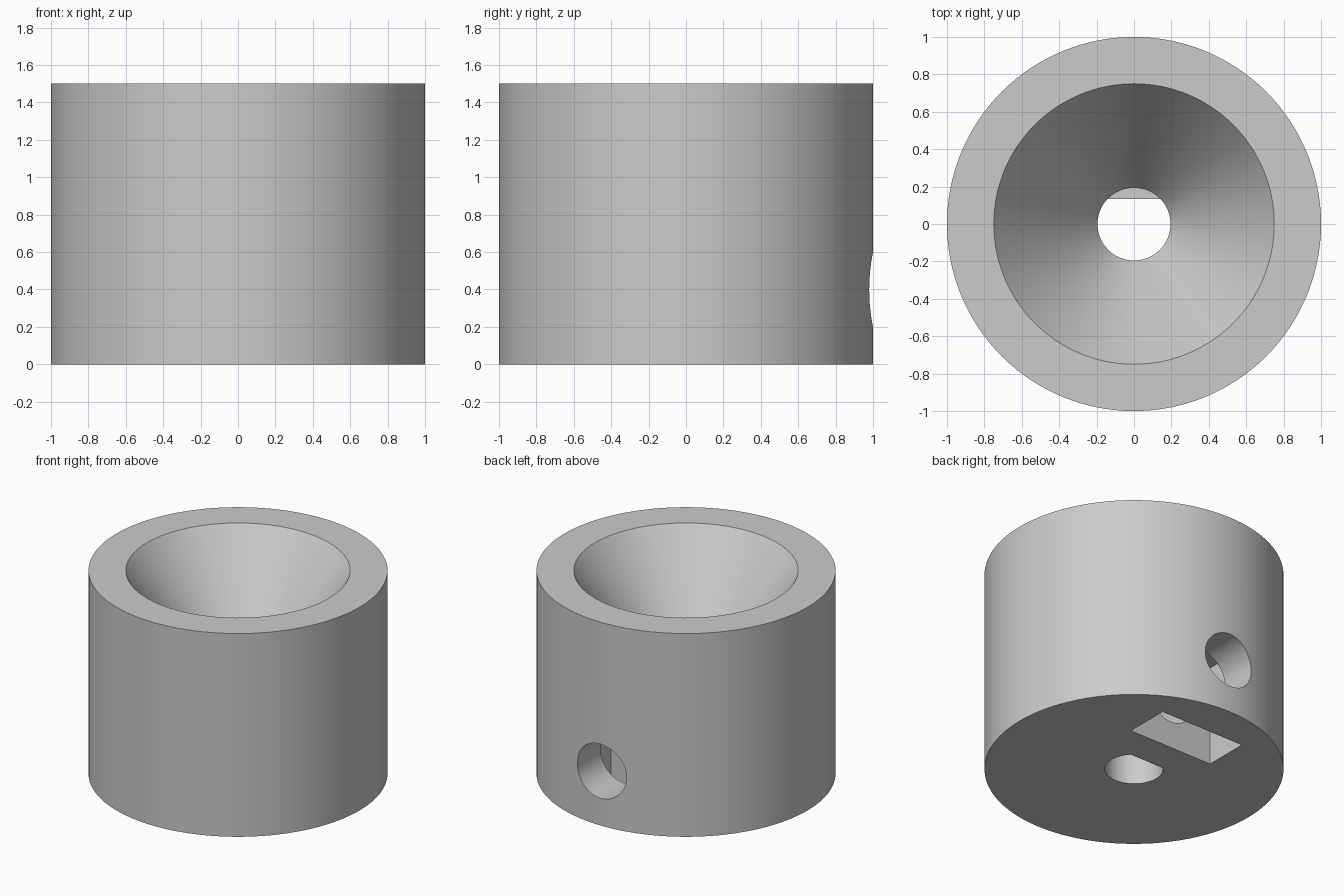
import bpy
import math

HEIGHT = 1.5
CONE_FLOOR = 0.75
CONE_RIM = 0.75
BORE_RADIUS = 0.195
BORE_FLAT = 0.135
SCREW_HEIGHT = 0.4
SEGMENTS = 128

if "Cube" in bpy.data.objects:
    bpy.data.objects.remove(bpy.data.objects["Cube"], do_unlink=True)

grey = bpy.data.materials.new("plain_grey")
grey.use_nodes = True
colour = (0.6, 0.6, 0.6, 1)
grey.diffuse_color = colour
grey.node_tree.nodes["Principled BSDF"].inputs["Base Color"].default_value = colour


def prism(name, r_low, r_high, z_low, z_high):
    """Upright cylinder or cone frustum between two heights."""
    bpy.ops.mesh.primitive_cone_add(
        vertices=SEGMENTS, radius1=r_low, radius2=r_high,
        depth=z_high - z_low, location=(0, 0, (z_low + z_high) / 2))
    obj = bpy.context.object
    obj.name = name
    obj.data.materials.append(grey)
    return obj


def box(name, low, high):
    """Box between two opposite corners."""
    centre = [(a + b) / 2 for a, b in zip(low, high)]
    bpy.ops.mesh.primitive_cube_add(size=1, location=centre)
    obj = bpy.context.object
    obj.name = name
    obj.scale = [b - a for a, b in zip(low, high)]
    obj.data.materials.append(grey)
    return obj


def cut(target, cutter):
    """Subtract the cutter from the target and remove the cutter."""
    bpy.context.view_layer.update()
    mod = target.modifiers.new("cut", "BOOLEAN")
    mod.operation = "DIFFERENCE"
    mod.solver = "EXACT"
    mod.object = cutter
    bpy.ops.object.select_all(action="DESELECT")
    target.select_set(True)
    bpy.context.view_layer.objects.active = target
    bpy.ops.object.modifier_apply(modifier=mod.name)
    bpy.data.objects.remove(cutter, do_unlink=True)


# Solid round body
body = prism("knob_body", 1, 1, 0, HEIGHT)

# Conical recess, carried past the top so it cuts cleanly
slope = (CONE_RIM - BORE_RADIUS) / (HEIGHT - CONE_FLOOR)
extra = 0.1
cut(body, prism("cone_cutter", BORE_RADIUS, CONE_RIM + slope * extra,
                CONE_FLOOR, HEIGHT + extra))

# D-shaped shaft bore with its flat towards the back
bore = prism("bore_cutter", BORE_RADIUS, BORE_RADIUS, -0.1, CONE_FLOOR + 0.03)
cut(bore, box("flat_cutter", (-1, BORE_FLAT, -1), (1, 1, CONE_FLOOR)))
cut(body, bore)

# Nut slot opening in the underside
cut(body, box("slot_cutter", (-0.345, 0.38, -0.1), (0.345, 0.71, 0.74)))

# Set screw hole from the back into the bore
screw = prism("screw_cutter", 0.2, 0.2, 0, 1.2)
screw.rotation_euler.x = -math.pi / 2
screw.location = (0, 0.6, SCREW_HEIGHT)
cut(body, screw)

# Smooth curved walls, sharp rims
body.select_set(True)
bpy.context.view_layer.objects.active = body
bpy.ops.object.shade_smooth_by_angle(angle=math.radians(25))
